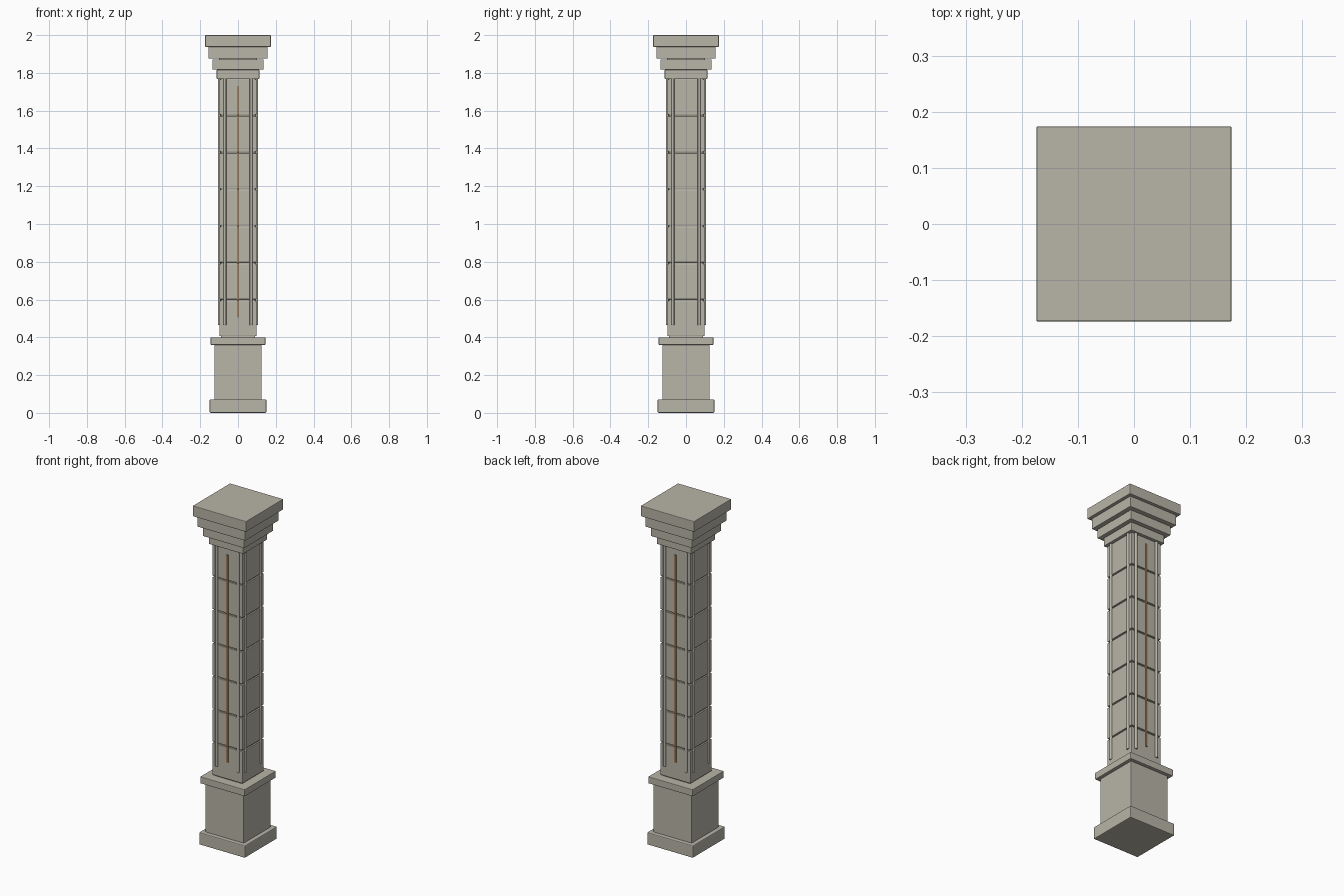
import bpy
import math

if "Cube" in bpy.data.objects:
    bpy.data.objects.remove(bpy.data.objects["Cube"])


def material(name, color):
    m = bpy.data.materials.new(name)
    m.diffuse_color = (*color, 1)
    m.use_nodes = True
    m.node_tree.nodes["Principled BSDF"].inputs["Base Color"].default_value = m.diffuse_color
    return m


STONE = material("stone", (0.48, 0.46, 0.39))
BRONZE = material("bronze", (0.36, 0.22, 0.10))


def box(name, size, z0, z1, x=0, y=0, bevel=0.003, mat=STONE):
    """Bevelled block of plan size (sx, sy) spanning z0..z1."""
    bpy.ops.mesh.primitive_cube_add(size=1, location=(x, y, (z0 + z1) / 2))
    ob = bpy.context.object
    ob.name = name
    ob.scale = (size[0], size[1], z1 - z0)
    bpy.ops.object.transform_apply(location=False, rotation=False, scale=True)
    ob.data.materials.append(mat)
    if bevel:
        mod = ob.modifiers.new("edge_bevel", 'BEVEL')
        mod.width = bevel
        mod.segments = 2
    return ob


def square(name, half, z0, z1, bevel=0.003):
    return box(name, (half * 2, half * 2), z0, z1, bevel=bevel)


# Pedestal
square("plinth", 0.15, 0.0, 0.072, 0.005)
square("pedestal_block", 0.125, 0.07, 0.362, 0.002)
square("pedestal_cap", 0.145, 0.36, 0.40, 0.003)

# Shaft: recessed core showing in the joints between seven stone blocks
SHAFT_BOTTOM, SHAFT_TOP, COUNT = 0.402, 1.77, 7
square("shaft_core", 0.09, 0.395, 1.775, 0)
pitch = (SHAFT_TOP - SHAFT_BOTTOM) / COUNT
for i in range(COUNT):
    z = SHAFT_BOTTOM + i * pitch
    square(f"shaft_block_{i + 1}", 0.099, z + 0.004, z + pitch - 0.004, 0.003)

# Slender rods: a pair near the corners of every face
for face in range(4):
    a = face * math.pi / 2
    for side in (-1, 1):
        u, v = side * 0.07, -0.099
        x = u * math.cos(a) - v * math.sin(a)
        y = u * math.sin(a) + v * math.cos(a)
        bpy.ops.mesh.primitive_cylinder_add(
            vertices=12, radius=0.008, depth=1.31, location=(x, y, 1.12))
        rod = bpy.context.object
        rod.name = f"shaft_rod_{face + 1}_{'left' if side < 0 else 'right'}"
        rod.data.materials.append(STONE)
        bpy.ops.object.shade_smooth_by_angle()

# Bronze inlay strips on front and back
for name, y in (("front_inlay", -0.099), ("back_inlay", 0.099)):
    box(name, (0.012, 0.010), 0.505, 1.73, y=y, bevel=0, mat=BRONZE)

# Stepped capital
square("capital_step_1", 0.113, 1.768, 1.817)
square("capital_step_2", 0.136, 1.817, 1.872)
square("capital_step_3", 0.157, 1.875, 1.938)
square("capital_core", 0.10, 1.80, 1.95, 0)
square("capital_top", 0.174, 1.938, 2.0)
